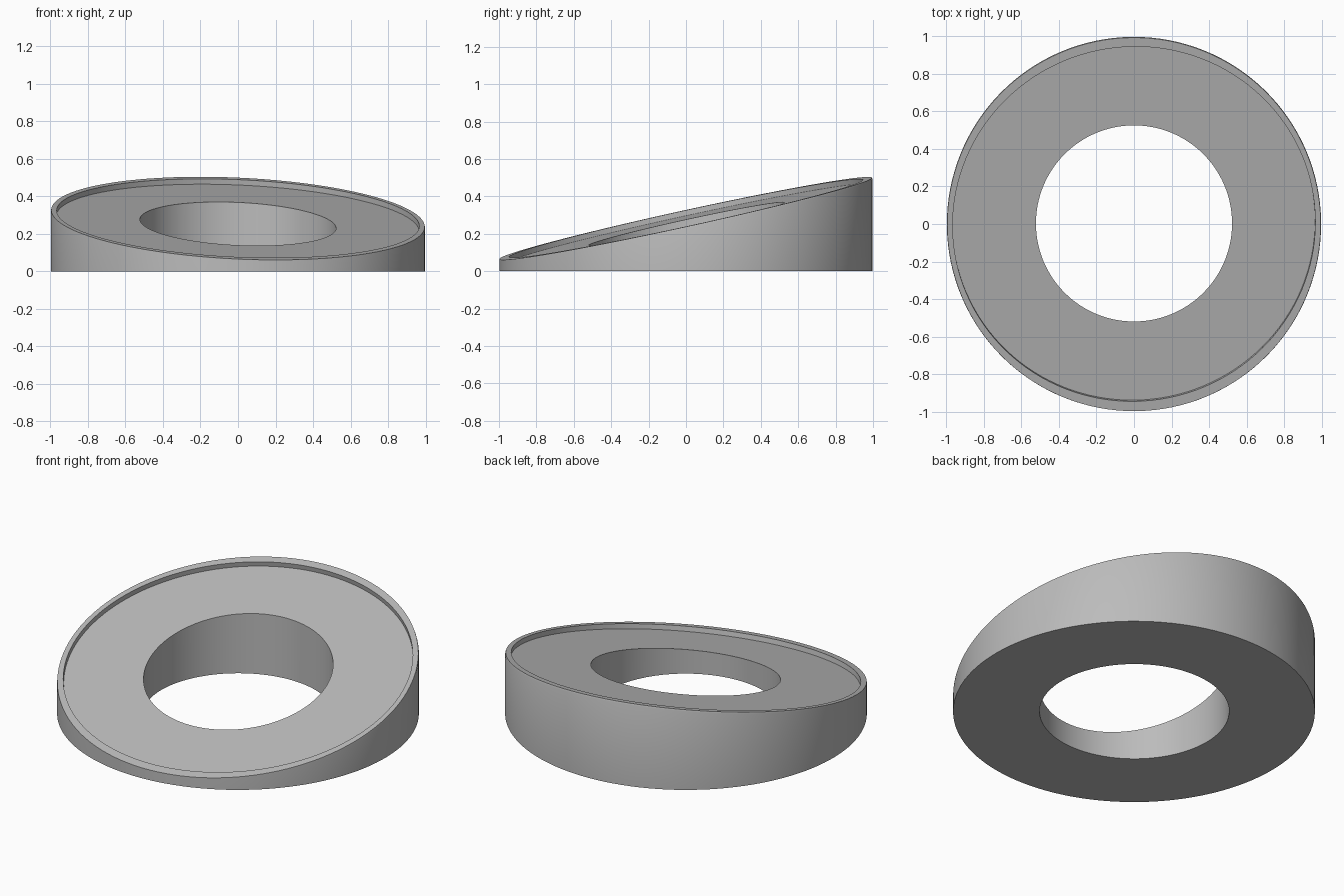
import bpy, bmesh, math
from mathutils import Vector

if "Cube" in bpy.data.objects:
    bpy.data.objects.remove(bpy.data.objects["Cube"])

SEG = 128
TOP = 0.283            # height of the slanted plane on the axis
A, B = -0.045, 0.218   # slope of the plane along x and y
DEPTH = 0.03           # vertical depth of the recess

normal = Vector((-A, -B, 1)).normalized()
uphill = Vector((A, B, A * A + B * B)).normalized()
across = uphill.cross(normal).normalized()
START = math.atan2(across.y, across.x)

bm = bmesh.new()


def vertical_ring(radius, height, shift=0.0):
    """Circle in plan, each point raised to height(x, y)."""
    verts = []
    for i in range(SEG):
        t = START + 2 * math.pi * i / SEG
        x, y = radius * math.cos(t), radius * math.sin(t) + shift
        verts.append(bm.verts.new((x, y, height(x, y))))
    return verts


def tilted_ring(radius, drop):
    """True circle lying in the slanted plane, sunk along its normal."""
    centre = Vector((0, 0, TOP)) - normal * drop
    return [bm.verts.new(centre + across * radius * math.cos(t) + uphill * radius * math.sin(t))
            for t in (2 * math.pi * i / SEG for i in range(SEG))]


def plane(offset):
    return lambda x, y: TOP + offset + A * x + B * y


# Closed profile: base, outer wall, rim, recess wall, recess floor, bore
rings = [
    vertical_ring(0.523, lambda x, y: 0.0, 0.003),
    vertical_ring(0.998, lambda x, y: 0.0),
    vertical_ring(0.998, plane(-0.01)),
    vertical_ring(0.996, plane(0.0), -0.002),
    tilted_ring(0.968, 0.0),
    tilted_ring(0.968, DEPTH * normal.z),
    vertical_ring(0.523, plane(-DEPTH), 0.003),
]
for k, a in enumerate(rings):
    b = rings[(k + 1) % len(rings)]
    for i in range(SEG):
        j = (i + 1) % SEG
        bm.faces.new((a[i], a[j], b[j], b[i]))
bmesh.ops.recalc_face_normals(bm, faces=bm.faces)

mesh = bpy.data.meshes.new("slanted_ring")
bm.to_mesh(mesh)
bm.free()

# Single grey finish
grey = bpy.data.materials.new("grey")
grey.diffuse_color = (0.5, 0.5, 0.5, 1)
grey.use_nodes = True
grey.node_tree.nodes["Principled BSDF"].inputs["Base Color"].default_value = grey.diffuse_color
mesh.materials.append(grey)

ring = bpy.data.objects.new("slanted_ring", mesh)
bpy.context.collection.objects.link(ring)
bpy.context.view_layer.objects.active = ring
ring.select_set(True)
bpy.ops.object.shade_smooth_by_angle(angle=math.radians(30))
